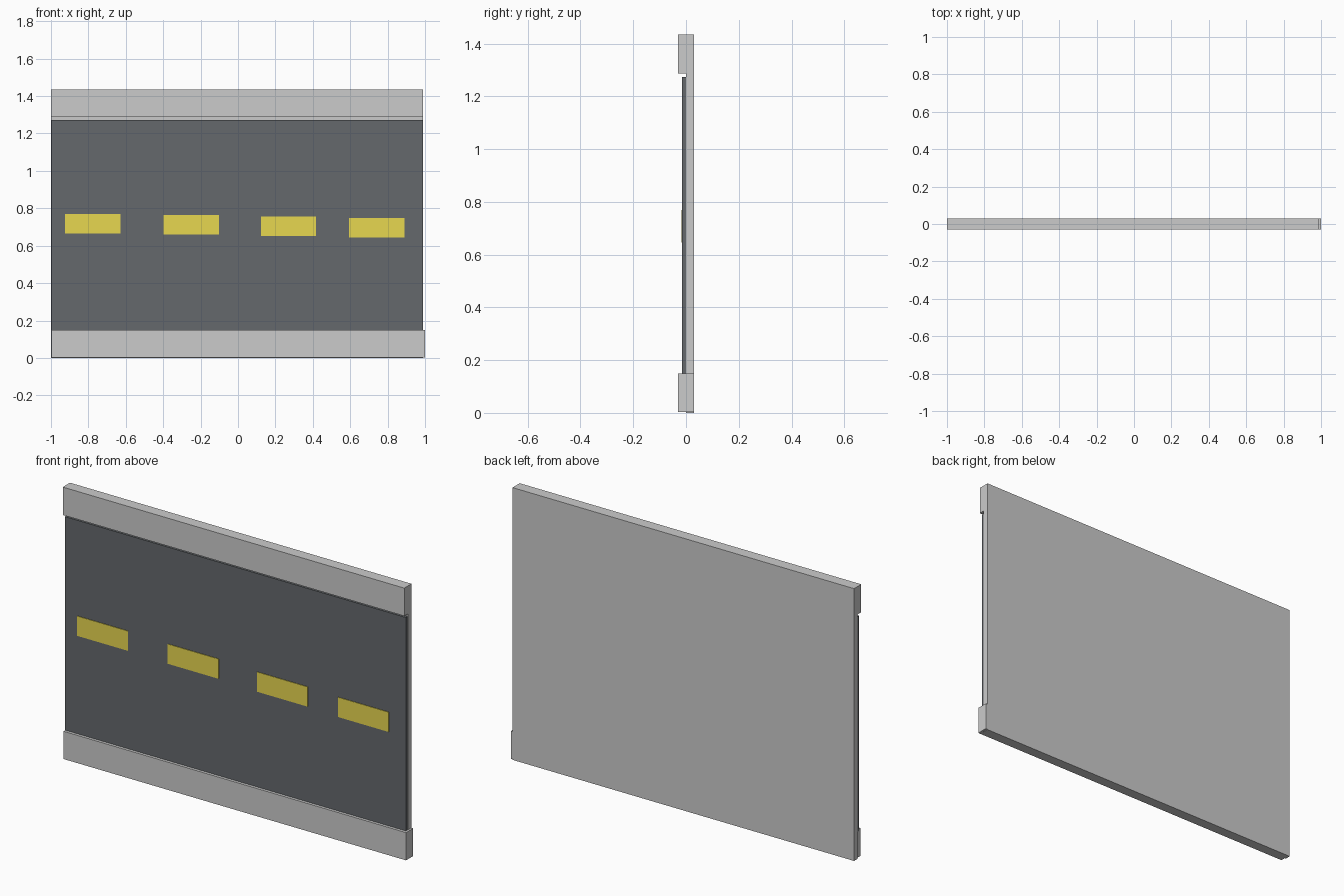
import bpy, bmesh

if "Cube" in bpy.data.objects:
    bpy.data.objects.remove(bpy.data.objects["Cube"])


def material(name, color):
    mat = bpy.data.materials.new(name)
    mat.diffuse_color = color
    mat.use_nodes = True
    mat.node_tree.nodes["Principled BSDF"].inputs["Base Color"].default_value = mat.diffuse_color
    return mat


def extrude_profile(name, profile, x0, x1, mat=None):
    """Extrude a closed (y, z) profile along x."""
    bm = bmesh.new()
    face = bm.faces.new([bm.verts.new((x0, y, z)) for y, z in profile])
    out = bmesh.ops.extrude_face_region(bm, geom=[face])
    moved = [v for v in out["geom"] if isinstance(v, bmesh.types.BMVert)]
    bmesh.ops.translate(bm, verts=moved, vec=(x1 - x0, 0, 0))
    bmesh.ops.recalc_face_normals(bm, faces=bm.faces)
    mesh = bpy.data.meshes.new(name)
    bm.to_mesh(mesh)
    bm.free()
    obj = bpy.data.objects.new(name, mesh)
    bpy.context.collection.objects.link(obj)
    if mat:
        mesh.materials.append(mat)
    return obj


def box(name, x0, x1, y0, y1, z0, z1, mat=None):
    return extrude_profile(name, [(y0, z0), (y1, z0), (y1, z1), (y0, z1)], x0, x1, mat)


asphalt = material("asphalt", (0.13, 0.14, 0.15, 1))
yellow = material("lane_yellow", (0.8, 0.68, 0.08, 1))

# Backing slab with the upper curb as one L-shaped section
extrude_profile("slab_with_upper_curb",
                [(0.03, 0.0), (0.03, 1.434), (-0.03, 1.434),
                 (-0.03, 1.287), (0.0, 1.287), (0.0, 0.0)], -1.0, 0.99)

# Lower curb, shifted slightly sideways
box("lower_curb", -0.996, 1.0, -0.03, 0.0295, 0.003, 0.149)

# Road surface
box("road_surface", -0.998, 0.988, -0.015, 0.001, 0.14, 1.273, asphalt)

# Lane dashes along a slightly sloping centre line
for i, (x, z) in enumerate([(-0.777, 0.718), (-0.249, 0.712), (0.27, 0.704), (0.742, 0.697)]):
    box(f"lane_dash_{i + 1}", x - 0.148, x + 0.148, -0.018, -0.012, z - 0.052, z + 0.052, yellow)
